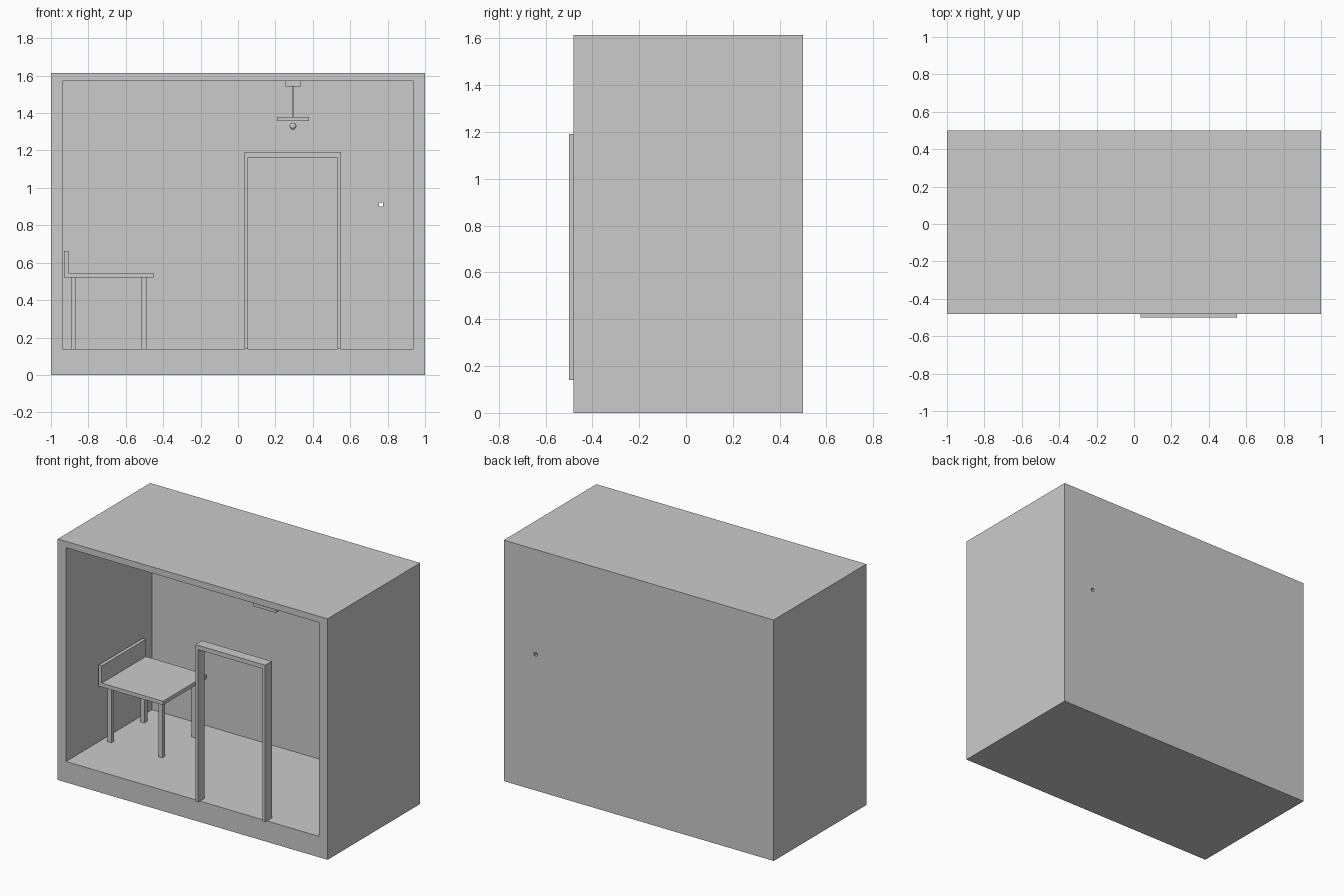
import bpy

if "Cube" in bpy.data.objects:
    bpy.data.objects.remove(bpy.data.objects["Cube"])


def box(name, x, y, z):
    """Axis-aligned box from (min, max) ranges."""
    bpy.ops.mesh.primitive_cube_add(
        size=1, location=[(r[0] + r[1]) / 2 for r in (x, y, z)])
    ob = bpy.context.object
    ob.name = name
    ob.scale = [r[1] - r[0] for r in (x, y, z)]
    bpy.ops.object.transform_apply(location=False, rotation=False, scale=True)
    return ob


TOP, CEIL, FLOOR = 1.614, 1.572, 0.14
DEPTH = (-0.48, 0.43)
BACK = (0.43, 0.5)

# Room shell, open at the front
box("floor", (-1, 1), DEPTH, (0, FLOOR))
box("ceiling", (-1, 1), DEPTH, (CEIL, TOP))
box("left_wall", (-1, -0.938), DEPTH, (FLOOR, CEIL))
box("right_wall", (0.938, 1), DEPTH, (FLOOR, CEIL))

# Back wall: two panels and a narrow strip with a small through hole
box("back_wall_main", (-1, 0.755), BACK, (0, TOP))
box("back_wall_side", (0.775, 1), BACK, (0, TOP))
box("back_strip_lower", (0.755, 0.775), BACK, (0, 0.90))
box("back_strip_upper", (0.755, 0.775), BACK, (0.922, TOP))

# Bench bed with a headboard and four legs
BED_Y = (-0.147, 0.32)
box("bed_top", (-0.93, -0.453), BED_Y, (0.52, 0.546))
box("headboard", (-0.93, -0.907), BED_Y, (0.546, 0.662))
for side, lx in (("head", -0.88), ("foot", -0.503)):
    for end, ly in (("front", -0.088), ("rear", 0.262)):
        box(f"bed_leg_{side}_{end}", (lx - 0.014, lx + 0.014),
            (ly - 0.015, ly + 0.015), (FLOOR, 0.52))

# Free-standing door frame at the front
FRAME_Y = (-0.5, -0.43)
box("door_post_left", (0.034, 0.054), FRAME_Y, (FLOOR, 1.162))
box("door_post_right", (0.533, 0.552), FRAME_Y, (FLOOR, 1.162))
box("door_lintel", (0.034, 0.552), FRAME_Y, (1.162, 1.191))

# Hanging lamp, all parts centred on one vertical axis
LX, LY = 0.294, -0.055
for name, h, z in (("lamp_mount", 0.039, (1.543, CEIL)),
                   ("lamp_rod", 0.006, (1.378, 1.543)),
                   ("lamp_shade", 0.085, (1.358, 1.378))):
    box(name, (LX - h, LX + h), (LY - h, LY + h), z)
bpy.ops.mesh.primitive_uv_sphere_add(
    segments=24, ring_count=12, radius=0.018, location=(LX, LY, 1.33))
bpy.context.object.name = "lamp_bulb"
bpy.ops.object.shade_smooth()
